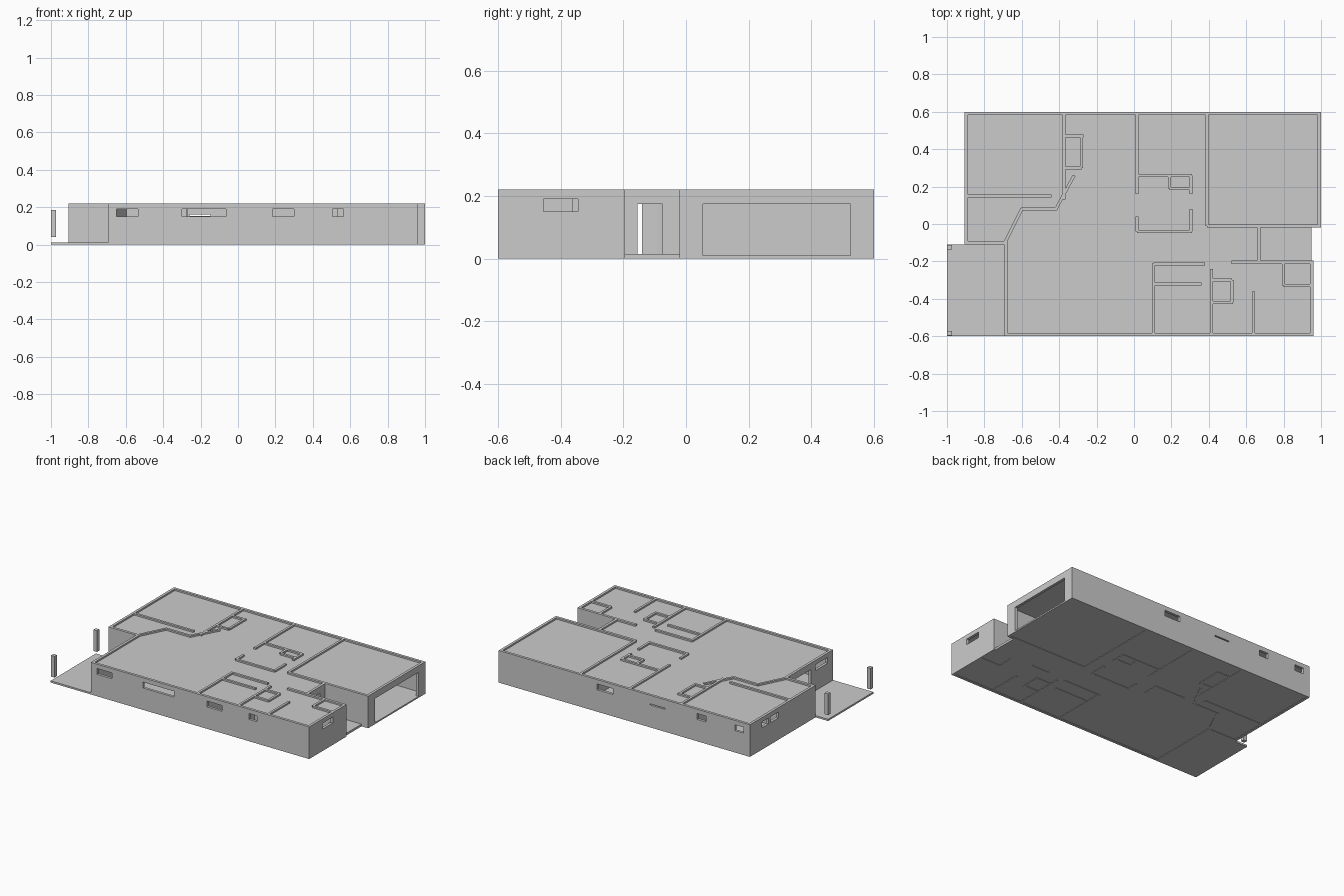
import bpy, bmesh
from mathutils import Vector

H = 0.22      # wall height
T = 0.018     # wall thickness
WIN = (0.15, 0.19)
DOOR = (0.012, 0.175)


def finish(name, bm):
    bmesh.ops.recalc_face_normals(bm, faces=bm.faces)
    me = bpy.data.meshes.new(name)
    bm.to_mesh(me)
    bm.free()
    ob = bpy.data.objects.new(name, me)
    bpy.context.collection.objects.link(ob)
    return ob


def add_prism(bm, pts, z0, z1):
    f = bm.faces.new([bm.verts.new((x, y, z0)) for x, y in pts])
    ret = bmesh.ops.extrude_face_region(bm, geom=[f], use_keep_orig=True)
    vs = [g for g in ret["geom"] if isinstance(g, bmesh.types.BMVert)]
    bmesh.ops.translate(bm, verts=vs, vec=(0, 0, z1 - z0))


def prism(name, pts, z0, z1):
    bm = bmesh.new()
    add_prism(bm, pts, z0, z1)
    return finish(name, bm)


def box(name, x0, x1, y0, y1, z0, z1):
    return prism(name, [(x0, y0), (x1, y0), (x1, y1), (x0, y1)], z0, z1)


def wall(name, p, q, openings=(), t=T):
    """Straight wall from p to q; openings are (start, end, z0, z1) along it."""
    p, q = Vector(p), Vector(q)
    d = (q - p).normalized()
    n = Vector((-d.y, d.x)) * t / 2
    bm = bmesh.new()

    def piece(a, b, z0, z1):
        if b - a > 1e-4 and z1 - z0 > 1e-4:
            A, B = p + d * a, p + d * b
            add_prism(bm, [A - n, B - n, B + n, A + n], z0, z1)

    s = 0
    for a, b, z0, z1 in sorted(openings):
        piece(s, a, 0, H)
        piece(a, b, 0, z0)
        piece(a, b, z1, H)
        s = b
    piece(s, (q - p).length, 0, H)
    return finish(name, bm)


def win(origin, *spans):
    return [(min(abs(a - origin), abs(b - origin)),
             max(abs(a - origin), abs(b - origin)), *WIN) for a, b in spans]


h = T / 2

# Outer walls
wall("front_wall", (-0.695, -0.6 + h), (0.96, -0.6 + h),
     win(-0.695, (-0.65, -0.535), (-0.30, -0.065), (0.185, 0.30), (0.505, 0.565)))
wall("back_wall", (-0.905, 0.6 - h), (1.0, 0.6 - h),
     win(-0.905, (-0.855, -0.79), (-0.572, -0.503), (0.134, 0.256))
     + [(0.645, 0.758, 0.153, 0.161)])
wall("left_wall", (-0.905 + h, -0.11), (-0.905 + h, 0.6), win(-0.11, (0.29, 0.38), (0.40, 0.47)))
wall("patio_back_wall", (-0.905, -0.11 + h), (-0.695 + T, -0.11 + h))
wall("patio_side_wall", (-0.695 + h, -0.6), (-0.695 + h, -0.11),
     win(-0.6, (-0.54, -0.41)) + [(0.24, 0.46, *DOOR)])
wall("right_wall", (0.96 - h, -0.6), (0.96 - h, -0.195), win(-0.6, (-0.455, -0.345)))
wall("garage_door_wall", (1.0 - h, -0.02), (1.0 - h, 0.6), [(0.075, 0.545, 0.01, 0.175)])
wall("garage_side_wall", (0.39, -0.015 + h - 0.005), (1.0, -0.015 + h - 0.005))
wall("porch_side_wall", (0.52, -0.195 - h), (0.96, -0.195 - h))
wall("entry_wall", (0.675 - h, -0.195), (0.675 - h, -0.015), [(0.04, 0.12, 0.015, 0.175)])

# Inner walls: (start, end)
inner = [
    ((-0.375, 0.13), (-0.375, 0.6)), ((-0.905, 0.15), (-0.44, 0.15)),
    # zigzag gallery
    ((-0.69, -0.10), (-0.60, 0.08)), ((-0.605, 0.08), (-0.415, 0.08)),
    ((-0.42, 0.075), (-0.32, 0.26)),
    # closet beside the back rooms
    ((-0.375, 0.30), (-0.28, 0.30)), ((-0.28, 0.30), (-0.28, 0.47)),
    ((-0.375, 0.47), (-0.27, 0.47)),
    # back rooms and garage
    ((0.015, 0.25), (0.015, 0.6)), ((0.39, -0.01), (0.39, 0.6)),
    # central room
    ((0.015, 0.26), (0.31, 0.26)), ((0.015, -0.04), (0.31, -0.04)),
    ((0.015, 0.16), (0.015, 0.26)), ((0.015, -0.04), (0.015, 0.04)),
    ((0.305, -0.04), (0.305, 0.08)), ((0.305, 0.16), (0.305, 0.26)),
    ((0.19, 0.19), (0.305, 0.19)), ((0.19, 0.19), (0.19, 0.26)),
    # front rooms
    ((0.105, -0.6), (0.105, -0.21)), ((0.105, -0.215), (0.38, -0.215)),
    ((0.105, -0.32), (0.36, -0.32)), ((0.415, -0.6), (0.415, -0.24)),
    ((0.415, -0.42), (0.53, -0.42)), ((0.525, -0.42), (0.525, -0.30)),
    ((0.415, -0.30), (0.525, -0.30)), ((0.64, -0.6), (0.64, -0.36)),
    ((0.80, -0.33), (0.96, -0.33)), ((0.80, -0.33), (0.80, -0.20)),
]
for i, (p, q) in enumerate(inner):
    wall(f"inner_wall_{i + 1}", p, q, t=0.016)

# Floor and ceiling share the house outline, set just inside the outer walls
e = 0.006
outline = [(-0.695 + e, -0.6 + e), (0.96 - e, -0.6 + e), (0.96 - e, -0.195 - e),
           (0.675 - e, -0.195 - e), (0.675 - e, -0.015 + e), (1.0 - e, -0.015 + e),
           (1.0 - e, 0.6 - e), (-0.905 + e, 0.6 - e), (-0.905 + e, -0.11 + e),
           (-0.695 + e, -0.11 + e)]
prism("floor_slab", outline, 0.003, 0.01)
prism("ceiling", outline, 0.202, 0.209)

# Porch, patio and posts
box("porch_slab", 0.675, 0.95, -0.195, -0.015, 0, 0.015)
box("patio_slab", -1.0, -0.695, -0.6, -0.11, 0, 0.012)
for i, y in enumerate((-0.597, -0.137)):
    box(f"patio_post_{i + 1}", -1.0, -0.973, y, y + 0.026, 0.04, 0.185)

# Kitchen island
box("kitchen_island", -0.32, -0.09, 0.0, 0.10, 0, 0.08)
